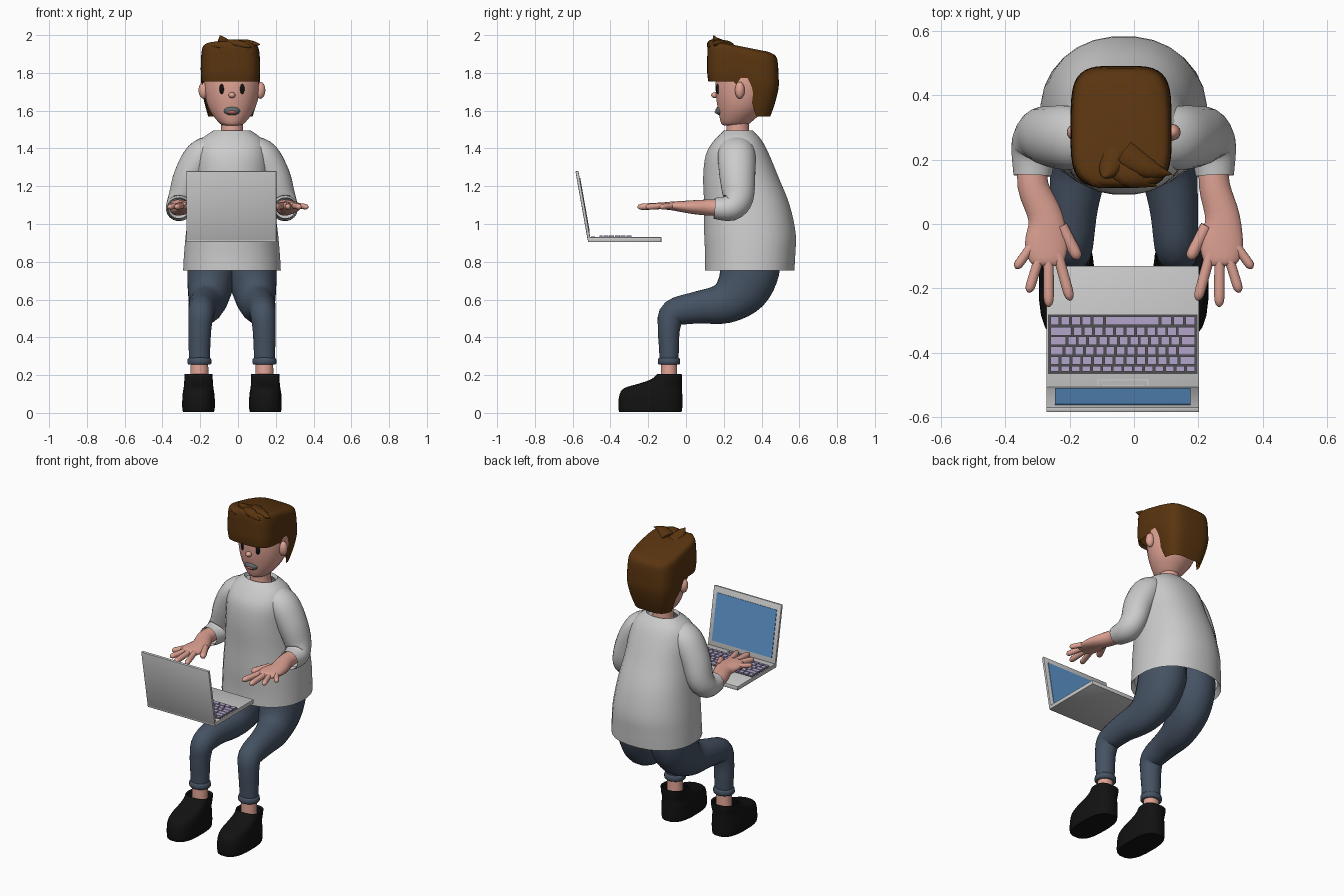
import bpy, bmesh, math
from mathutils import Vector, Matrix

if "Cube" in bpy.data.objects:
    bpy.data.objects.remove(bpy.data.objects["Cube"])

CX = -0.032  # body centre line


def mat(name, r, g, b):
    m = bpy.data.materials.new(name)
    m.diffuse_color = (r, g, b, 1)
    m.use_nodes = True
    m.node_tree.nodes["Principled BSDF"].inputs["Base Color"].default_value = m.diffuse_color
    return m


SKIN = mat("skin", .75, .37, .30)
HAIR = mat("hair", .10, .035, .005)
DENIM = mat("denim", .06, .085, .125)
BLACK = mat("black", .006, .006, .006)
KEYS = mat("key_lilac", .45, .38, .60)
BLUE = mat("screen_blue", .11, .30, .60)
DARK = mat("mouth_dark", .12, .15, .16)
RED = mat("tongue_red", .65, .15, .12)


def finish(name, bm, material=None, angle=50):
    bmesh.ops.recalc_face_normals(bm, faces=bm.faces)
    me = bpy.data.meshes.new(name)
    bm.to_mesh(me)
    bm.free()
    ob = bpy.data.objects.new(name, me)
    bpy.context.collection.objects.link(ob)
    if material:
        me.materials.append(material)
    bpy.ops.object.select_all(action='DESELECT')
    ob.select_set(True)
    bpy.context.view_layer.objects.active = ob
    bpy.ops.object.shade_smooth_by_angle(angle=math.radians(angle))
    return ob


def spline(rows, steps):
    """Catmull-Rom interpolation through rows of numbers."""
    out, last = [], len(rows) - 1
    for i in range(last):
        a, b, c, d = (rows[min(max(j, 0), last)] for j in range(i - 1, i + 3))
        for k in range(steps):
            t = k / steps
            out.append([.5 * (2*q + (r-p)*t + (2*p-5*q+4*r-s)*t*t + (3*q-p-3*r+s)*t**3)
                        for p, q, r, s in zip(a, b, c, d)])
    return out + [list(rows[-1])]


def loft(name, rows, material=None, n=20, steps=4, flat=False, power=2.0, lips="", warp=None):
    """Skin rings (x, y, z, half_u, half_v); rings follow the path, or stay level if flat."""
    rows = spline(rows, steps)
    rings = []
    for i, (x, y, z, u, v) in enumerate(rows):
        U, V = Vector((1, 0, 0)), Vector((0, 1, 0))
        if not flat:
            T = Vector(rows[min(i+1, len(rows)-1)][:3]) - Vector(rows[max(i-1, 0)][:3])
            T.normalize()
            U = (U - T * U.dot(T)).normalized()
            V = T.cross(U)
        rings.append((Vector((x, y, z)), U * max(u, .001), V * max(v, .001)))
    # folded-in rim at open ends
    if "s" in lips:
        c, U, V = rings[2]
        rings.insert(0, (c, U * .92, V * .92))
    if "e" in lips:
        c, U, V = rings[-3]
        rings.append((c, rings[-1][1] * .9, rings[-1][2] * .9))
    bm = bmesh.new()
    loops = []
    for c, U, V in rings:
        loop = []
        for k in range(n):
            a = 2 * math.pi * (k + .5) / n
            ca, sa = math.cos(a), math.sin(a)
            p = c + U * math.copysign(abs(ca)**(2/power), ca) + V * math.copysign(abs(sa)**(2/power), sa)
            loop.append(bm.verts.new(warp(p) if warp else p))
        loops.append(loop)
    for A, B in zip(loops, loops[1:]):
        for k in range(n):
            bm.faces.new((A[k], A[(k+1) % n], B[(k+1) % n], B[k]))
    if "s" not in lips:
        bm.faces.new(loops[0])
    if "e" not in lips:
        bm.faces.new(loops[-1])
    return finish(name, bm, material)


def level(cx, prof):
    """(z, y_front, y_back, half_width) -> loft rows"""
    return [(cx, (f + b) / 2, z, w, (b - f) / 2) for z, f, b, w in prof]


def ball(name, loc, r, material):
    bm = bmesh.new()
    bmesh.ops.create_uvsphere(bm, u_segments=16, v_segments=10, radius=1,
                              matrix=Matrix.Translation(loc) @ Matrix.Diagonal((*r, 1)))
    return finish(name, bm, material)


def boxes(name, items, material=None, tilt=0, bevel=0):
    """items: (centre, size); one joined mesh"""
    bm = bmesh.new()
    for c, s in items:
        bmesh.ops.create_cube(bm, size=1, matrix=Matrix.Translation(c) @ Matrix.Rotation(tilt, 4, 'X')
                              @ Matrix.Diagonal((*s, 1)))
    if bevel:
        bmesh.ops.bevel(bm, geom=bm.edges[:], offset=bevel, segments=2, affect='EDGES', profile=.5)
    return finish(name, bm, material, 30)


# shirt body
loft("shirt", level(CX, [(.755, .10, .575, .26), (.84, .10, .58, .255), (.95, .095, .582, .245),
                         (1.1, .095, .55, .225), (1.25, .09, .49, .205), (1.37, .105, .44, .195),
                         (1.445, .15, .40, .165), (1.495, .20, .355, .10)]),
     n=28, flat=True, power=2.25, lips="se")

# head, neck, face
loft("head", level(CX, [(1.522, .20, .32, .04), (1.535, .185, .34, .068), (1.60, .17, .41, .117),
                        (1.68, .158, .45, .143), (1.77, .158, .46, .148), (1.87, .18, .45, .13)]),
     SKIN, n=28, flat=True)
loft("neck", level(CX, [(1.42, .205, .345, .07), (1.49, .212, .335, .06), (1.57, .215, .335, .06)]),
     SKIN, flat=True)
ball("nose", (CX, .155, 1.682), (.018, .022, .016), SKIN)
ball("mouth", (CX, .190, 1.60), (.046, .034, .027), DARK)
ball("tongue", (CX, .185, 1.593), (.030, .034, .014), RED)
for s in (-1, 1):
    ball("eye", (CX + s * .053, .172, 1.715), (.013, .014, .029), BLACK)
    ball("ear", (CX + s * .15, .285, 1.708), (.027, .026, .045), SKIN)


# hair: boxy cap, low at the nape, sloping crown
def hair_warp(p):
    k = min(max((p.y - .31) / .08, 0), 1)
    k = k * k * (3 - 2 * k)
    low, high = 1.755 - .185 * k, 1.965 - .2 * (p.y - .17)
    f = 1 - k * .22 * (1 - min(p.z / .5, 1)) ** 1.3
    return Vector((-.04 + (p.x + .04) * f, .30 + (p.y - .30) * f, low + (high - low) * p.z))


loft("hair", level(-.04, [(.0, .118, .488, .153), (.2, .112, .492, .157), (.5, .112, .492, .157),
                          (.8, .114, .488, .153), (.95, .125, .477, .142), (1.0, .16, .44, .105)]),
     HAIR, n=40, flat=True, power=4, lips="s", warp=hair_warp)
TUFTS = [((-.06, .22, 1.93), (-.08, .165, 1.965), (-.095, .145, 1.998)),
         ((-.03, .22, 1.94), (.05, .17, 1.955), (.117, .155, 1.95)),
         ((-.05, .18, 1.94), (.00, .14, 1.955), (.07, .118, 1.935)),
         ((-.14, .19, 1.92), (-.11, .14, 1.945), (-.06, .118, 1.935))]
for a, b, c in TUFTS:
    loft("hair_tuft", [(*a, .05, .03), (*b, .032, .022), (*c, .002, .002)], HAIR, n=10)

FINGERS = [(.225, -.005, .172, -.11, .019), (.238, -.09, .197, -.238, .017), (.266, -.10, .265, -.258, .017),
           (.293, -.10, .328, -.213, .016), (.312, -.06, .368, -.138, .015)]
for s in (-1, 1):
    side = "left" if s > 0 else "right"
    X = lambda d, c=CX: c + s * d
    # sleeve
    loft(side + "_sleeve", [(X(.10), .265, 1.415, .06, .085), (X(.165), .268, 1.36, .085, .10),
                            (X(.225), .272, 1.25, .085, .095), (X(.262), .275, 1.14, .075, .083),
                            (X(.278), .235, 1.085, .072, .07), (X(.283), .15, 1.083, .06, .056)],
         lips="e")
    # forearm and hand
    loft(side + "_forearm", [(X(.28), .22, 1.087, .045, .042), (X(.282), .12, 1.087, .049, .043),
                             (s * .275, .02, 1.090, .055, .035), (s * .272, -.06, 1.095, .068, .025),
                             (s * .27, -.115, 1.097, .055, .018), (s * .27, -.13, 1.097, .035, .008)],
         SKIN, n=16)
    for bx, by, tx, ty, r in FINGERS:
        pt = lambda t, k: (s * (bx + (tx - bx) * t), by + (ty - by) * t, 1.098 - .008 * t, r * k, r * k)
        loft(side + "_finger", [pt(0, 1), pt(.5, 1), pt(.88, .92), pt(1, .2)], SKIN, n=10, steps=3)
    # trouser leg with turned-up cuff
    loft(side + "_trouser_leg", [(X(.105), .345, .85, .13, .15), (X(.108), .34, .76, .13, .157),
                                 (X(.118), .295, .655, .118, .145), (X(.135), .20, .58, .095, .11),
                                 (X(.155), .06, .558, .077, .086), (X(.163), -.065, .528, .068, .074),
                                 (X(.17), -.09, .45, .062, .06), (X(.172), -.09, .35, .058, .054),
                                 (X(.172), -.09, .29, .056, .051)], DENIM)
    loft(side + "_trouser_cuff", [(X(.172), -.09, z, w, w * .93) for z, w in
                                  ((.292, .055), (.285, .063), (.262, .064), (.255, .056))],
         DENIM, steps=2)
    # ankle
    loft(side + "_ankle", [(X(.172), -.09, .28, .046, .042), (X(.172), -.09, .14, .05, .046)], SKIN)
    # shoe
    loft(side + "_shoe", level(X(.177), [(.005, -.355, -.022, .083), (.03, -.36, -.018, .087),
                                         (.09, -.355, -.018, .086), (.13, -.33, -.02, .080),
                                         (.155, -.25, -.02, .077), (.178, -.185, -.02, .076),
                                         (.205, -.155, -.022, .076)]),
         BLACK, flat=True, power=2.7, lips="e")

# laptop
LX = -.035
TILT = .176
boxes("laptop_base", [((LX, -.325, .917), (.475, .39, .026))], bevel=.004)
boxes("laptop_lid", [((LX, -.545, 1.097), (.475, .016, .372))], tilt=TILT, bevel=.004)
boxes("laptop_screen", [((LX, -.5365, 1.102), (.42, .004, .29))], BLUE, tilt=TILT)
boxes("laptop_latch", [((LX, -.484, .931), (.16, .005, .006)), ((LX, -.502, .931), (.13, .004, .005)),
                       ((LX - .078, -.493, .931), (.005, .02, .006)),
                       ((LX + .078, -.493, .931), (.005, .02, .006))])
# keys: relative widths per row, nearest the sitter first
ROWS = [[1, 1, 1, 1, 1.2, 5.2, 1.2, 1.1, 1.1], [2.2] + [1] * 10 + [1.8], [1.7] + [1] * 11 + [1.5],
        [1.4] + [1] * 11 + [1.8], [1] * 12 + [1.6], [1] * 14]
keys = []
for row, y, d in zip(ROWS, (-.301, -.333, -.363, -.394, -.424, -.4505), (.026,) * 5 + (.017,)):
    x, unit = -.263, .456 / sum(row)
    for w in row:
        keys.append(((x + w * unit / 2, y, .932), (w * unit - .006, d, .012)))
        x += w * unit
boxes("laptop_keys", keys, KEYS)
boxes("keyboard_bed", [((LX, -.374, .930), (.466, .185, .002))], mat("bed_grey", .08, .08, .08))
